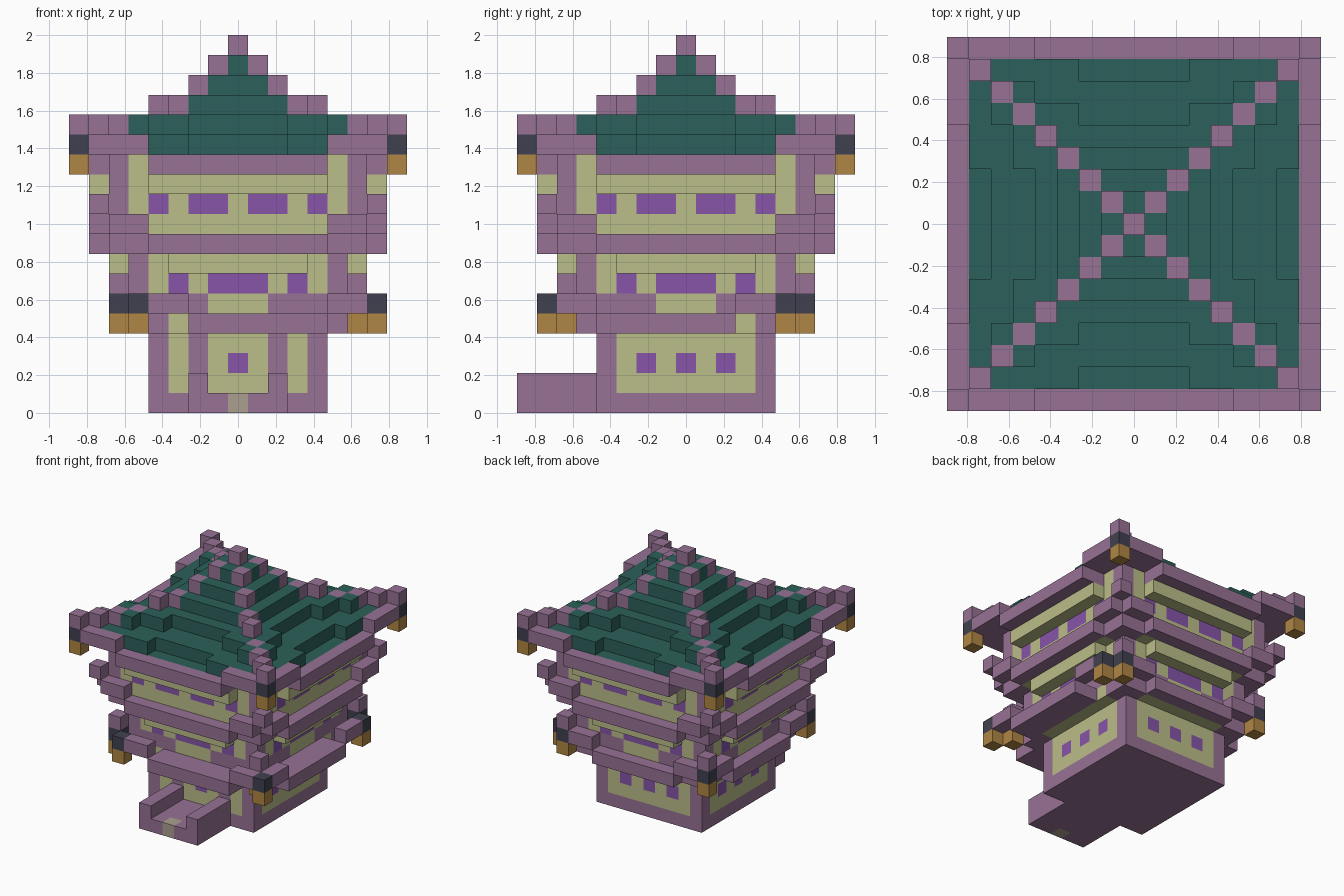
import bpy
import bmesh
from mathutils import Vector

cube = bpy.data.objects.get("Cube")
if cube:
    bpy.data.objects.remove(cube, do_unlink=True)

U = 2 / 19  # edge of one block

PALETTE = {
    "plum_timber": (0.31, 0.17, 0.30),
    "teal_tile": (0.025, 0.117, 0.102),
    "pale_plaster": (0.50, 0.51, 0.25),
    "violet_window": (0.238, 0.089, 0.39),
    "dark_iron": (0.053, 0.053, 0.08),
    "amber_lantern": (0.434, 0.238, 0.058),
    "stone_path": (0.41, 0.35, 0.28),
}
NAMES = list(PALETTE)
PLUM, TEAL, PLASTER, VIOLET, IRON, AMBER, STONE = range(len(NAMES))
materials = []
for name, rgb in PALETTE.items():
    mat = bpy.data.materials.new(name)
    mat.use_nodes = True
    mat.diffuse_color = (*rgb, 1)
    bsdf = next(n for n in mat.node_tree.nodes if n.type == 'BSDF_PRINCIPLED')
    bsdf.inputs["Base Color"].default_value = (*rgb, 1)
    materials.append(mat)

cells = {}  # block position -> (part, colour)


def put(part, x, y, z, colour):
    cells[x, y, z] = (part, colour)


def square(radius):
    """Yield x, y, ring number and distance along the side for a square plan."""
    for x in range(-radius, radius + 1):
        for y in range(-radius, radius + 1):
            yield x, y, max(abs(x), abs(y)), min(abs(x), abs(y))


def lantern(part, x, y, z):
    put(part, x, y, z, AMBER)
    put(part, x, y, z + 1, IRON)


# Ground floor with framed panels and small windows
for x, y, d, m in square(4):
    for z in range(4):
        front = y == -4
        colour = PLUM
        if d == 4 and m < 4 and z > 0 and not (front and abs(x) == 2):
            colour = PLASTER
            if z == 2 and (x == 0 if front else m in (0, 2)):
                colour = VIOLET
        put("ground_floor", x, y, z, colour)

# Porch with low side walls and a stone step
for y in range(-8, -4):
    for x in range(-2, 3):
        put("porch", x, y, 0, PLUM)
        if abs(x) == 2:
            put("porch", x, y, 1, PLUM)
put("porch", 0, -8, 0, STONE)


# Upper storeys: floor slab, corner posts, windows, plaster band under the eave
def storey(part, base, r, panel, windows):
    for x, y, d, m in square(r):
        for level in range(5):
            colour = PLUM
            if d == r:
                limit = (r - 2, panel, r - 1, r - 1, r - 1)[level]
                if m <= limit:
                    colour = PLASTER
                if level == 2 and m in windows:
                    colour = VIOLET
            put(part, x, y, base + level, colour)
    for x, y, d, m in square(r + 1):
        if d == r + 1 and m <= r - 2:
            put(part, x, y, base + 3, PLASTER)
            put(part, x, y, base + 4, PLUM)


storey("middle_storey", 4, 5, 1, (0, 1, 3))
storey("upper_storey", 8, 6, 4, (1, 2, 4))


# Eaves that step up toward the corners
def eave(part, base, r, flat):
    for x, y, d, m in square(r):
        if d == r:
            step = 0 if m <= flat else (2 if m == r else 1)
            put(part, x, y, base + step, PLUM)


eave("upper_eave", 8, 7, 4)
eave("roof_edge", 12, 8, 4)

# Lower eave: back and left runs, then front and right runs set one block out
for x, y, d, m in square(6):
    if d < 6:
        continue
    if m == 6:
        put("lower_eave", x, y, 6, PLUM)
        lantern("lower_lanterns", x, y, 4)
    elif x == -6 or y == 6:
        put("lower_eave", x, y, 4 if m <= 3 else 5, PLUM)
for t in range(-6, 7):
    for x, y in ((t + 1, -7), (7, t - 1)):
        if abs(t) == 6:
            lantern("outer_lanterns", x, y, 4)
        else:
            put("lower_eave", x, y, 4 if abs(t) <= 3 else 5, PLUM)
    if abs(t) <= 3:
        put("lower_eave", t + 1, -6, 4, PLUM)
        put("lower_eave", 6, t - 1, 4, PLUM)

# Stepped tile roof with hip ridges
ROOF_TOP = {7: 13, 6: 13, 5: 14, 4: 14, 3: 15, 2: 16, 1: 17, 0: 18}
RIDGE_TOP = {7: 14, 6: 14, 5: 14, 4: 15, 3: 15, 2: 16, 1: 17, 0: 18}
for x, y, d, m in square(7):
    if d == m:
        for z in range(13, RIDGE_TOP[d] + 1):
            put("hip_ridges", x, y, z, PLUM)
        continue
    top = ROOF_TOP[d]
    if d in (5, 7) and m <= 2:
        top -= 1
    if d == 6 and m == 5:
        top += 1
    if top == 12:
        put("tile_roof", x, y, 12, TEAL)
    for z in range(13, top + 1):
        put("tile_roof", x, y, z, TEAL)

# Lanterns under the roof corners
for x in (-8, 8):
    for y in (-8, 8):
        lantern("roof_lanterns", x, y, 12)

# Each side of a block: direction and its two in-plane axes
SIDES = []
for axis in range(3):
    for sign in (-1, 1):
        n, a, b = (Vector(), Vector(), Vector())
        n[axis] = sign
        a[(axis + 1) % 3] = 1
        b[(axis + 2) % 3] = sign
        SIDES.append((n, a, b))
CORNERS = ((-1, -1), (1, -1), (1, 1), (-1, 1))


def build(part):
    """Make one mesh from the outer faces of a part's blocks."""
    bm = bmesh.new()
    for pos, (owner, colour) in cells.items():
        if owner != part:
            continue
        centre = Vector(pos) + Vector((0, 0, 0.5))
        for n, a, b in SIDES:
            if tuple(int(c) for c in Vector(pos) + n) in cells:
                continue
            verts = [bm.verts.new((centre + (n + a * i + b * j) / 2) * U)
                     for i, j in CORNERS]
            face = bm.faces.new(verts)
            soffit = colour == TEAL and n.z < 0
            face.material_index = PLUM if soffit else colour
    bmesh.ops.remove_doubles(bm, verts=bm.verts, dist=U / 100)
    mesh = bpy.data.meshes.new(part)
    for mat in materials:
        mesh.materials.append(mat)
    bm.to_mesh(mesh)
    bm.free()
    bpy.context.scene.collection.objects.link(bpy.data.objects.new(part, mesh))


for part in sorted({owner for owner, _ in cells.values()}):
    build(part)
